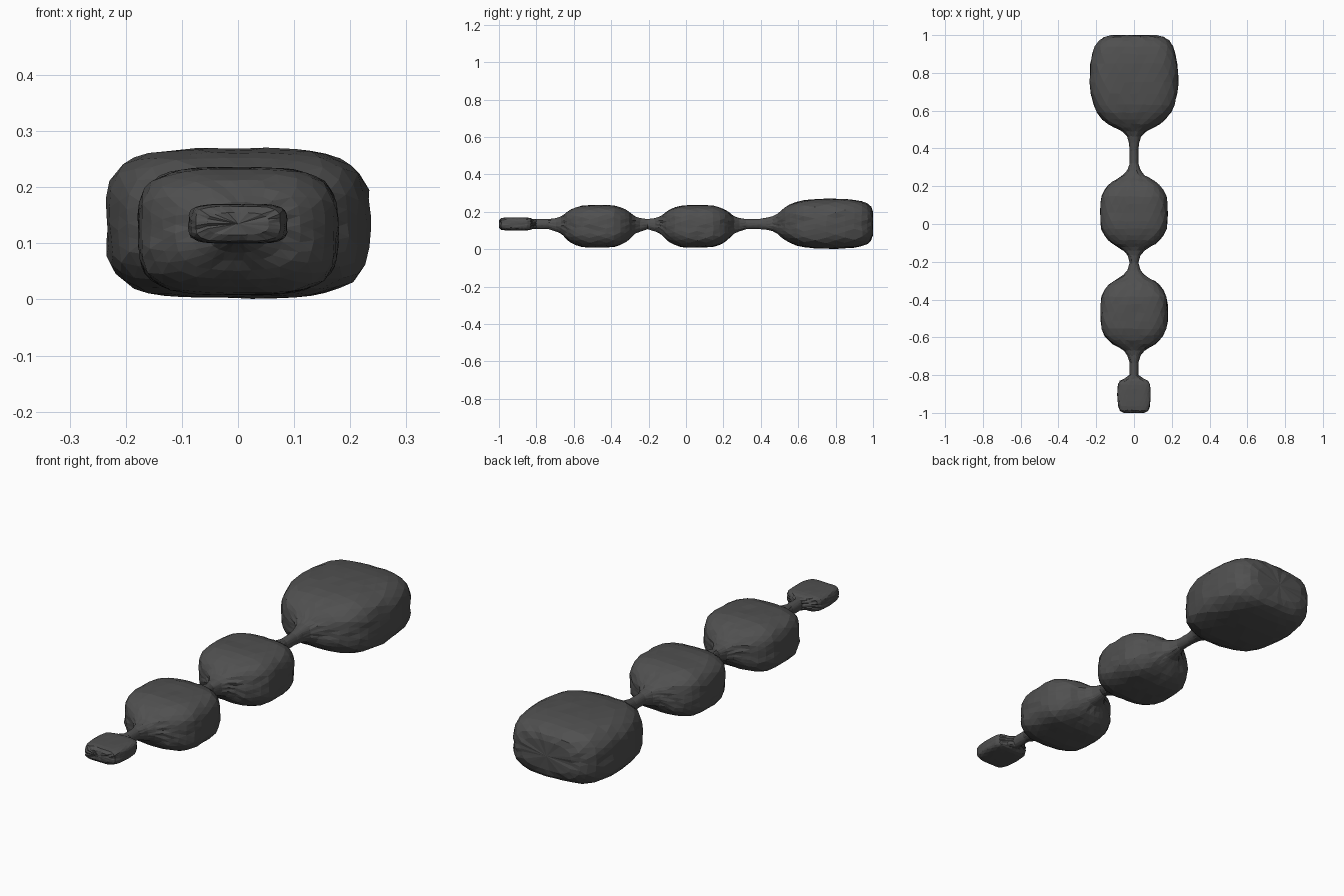
import bpy, bmesh, math, random

if "Cube" in bpy.data.objects:
    bpy.data.objects.remove(bpy.data.objects["Cube"])

random.seed(4)
RING = 30

# Half profile of a middle bead: distance from centre, half width, half height
BEAD = [(0.0, .178, .113), (.045, .177, .113), (.085, .172, .110), (.12, .156, .100),
        (.145, .135, .088), (.165, .112, .074), (.182, .082, .058), (.20, .055, .045),
        (.225, .035, .036)]
# Large end block: y, half width, half height
BIG = [(.43, .027, .032), (.465, .038, .040), (.49, .062, .054), (.51, .100, .072), (.53, .138, .087),
       (.555, .168, .101), (.59, .196, .116), (.63, .214, .125), (.69, .228, .131),
       (.75, .234, .133), (.80, .234, .133), (.85, .229, .132), (.90, .219, .127),
       (.94, .206, .120), (.97, .185, .108), (.988, .160, .090), (.998, .125, .065)]
# Small tail block: y, half width, half height
TAIL = [(-.998, .055, .020), (-.988, .075, .031), (-.965, .083, .034), (-.935, .086, .035),
        (-.905, .088, .035), (-.875, .087, .035), (-.85, .084, .034), (-.832, .075, .031),
        (-.82, .050, .026)]


def bead(cy):
    # mirrored half profile; rounder section towards the ends
    rows = [(-d, w, h) for d, w, h in reversed(BEAD[1:])] + BEAD
    return [(cy + d, w, h, .122 + .01 * (1 - w / .178), 2.3 + 1.3 * w / .178) for d, w, h in rows]


def link(ys):
    return [(y, .023, .027, .134, 2.0) for y in ys]


# Stations from tail to large end: y, half width, half height, centre z, roundness
stations = [(y, w, h, .135, 4.5 if w > .06 else 3) for y, w, h in TAIL]
stations += link([-.80, -.77, -.735])
stations += bead(-.47)
stations += link([-.205])
stations += bead(.06)
stations += link([.32, .355, .39])
stations += [(y, w, h, .136, 2.2 + 1.5 * w / .234) for y, w, h in BIG]

bm = bmesh.new()
rings = []
for i, (y, w, h, cz, n) in enumerate(stations):
    ring = []
    for k in range(RING):
        a = 2 * math.pi * (k + .5 * (i % 2)) / RING
        c, s = math.cos(a), math.sin(a)
        # radial superellipse in normalised space
        r = (abs(c) ** n + abs(s) ** n) ** (-1 / n)
        j = 1 + random.uniform(-.014, .014)       # rough hand-cut facets
        yy = max(-1, min(1, y + random.uniform(-.003, .003)))
        ring.append(bm.verts.new((w * r * c * j, yy, max(0, cz + h * r * s * j))))
    rings.append(ring)

# Skin between rings
for i in range(len(rings) - 1):
    a, b = rings[i], rings[i + 1]
    for k in range(RING):
        m = (k + 1) % RING
        if i % 2 == 0:
            bm.faces.new((a[k], a[m], b[k]))
            bm.faces.new((a[m], b[m], b[k]))
        else:
            bm.faces.new((a[k], b[m], b[k]))
            bm.faces.new((a[k], a[m], b[m]))

# Caps at both ends
for ring, y in ((rings[0], -1), (rings[-1], 1)):
    centre = bm.verts.new((0, y, .135))
    for k in range(RING):
        bm.faces.new((ring[k], ring[(k + 1) % RING], centre))
bmesh.ops.recalc_face_normals(bm, faces=bm.faces)

mesh = bpy.data.meshes.new("beaded_bar")
bm.to_mesh(mesh)
bm.free()
body = bpy.data.objects.new("beaded_bar", mesh)
bpy.context.collection.objects.link(body)

mat = bpy.data.materials.new("dark_grey")
mat.diffuse_color = (.08, .08, .08, 1)
mat.use_nodes = True
mat.node_tree.nodes["Principled BSDF"].inputs["Base Color"].default_value = mat.diffuse_color
mesh.materials.append(mat)
